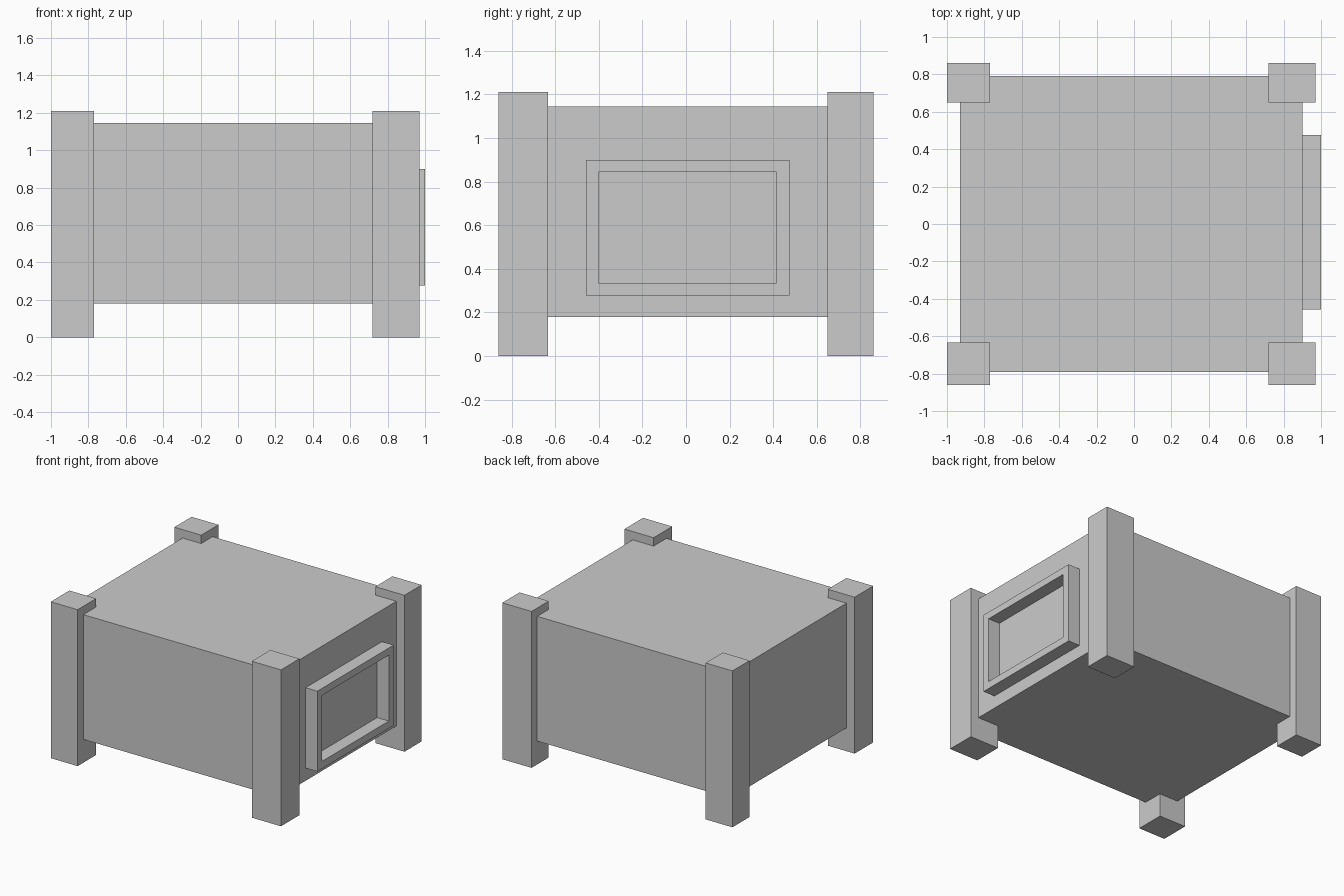
import bpy, bmesh

if "Cube" in bpy.data.objects:
    bpy.data.objects.remove(bpy.data.objects["Cube"])


def new_object(name, bm):
    bmesh.ops.recalc_face_normals(bm, faces=bm.faces)
    mesh = bpy.data.meshes.new(name)
    bm.to_mesh(mesh)
    bm.free()
    obj = bpy.data.objects.new(name, mesh)
    bpy.context.collection.objects.link(obj)
    return obj


def box(name, xs, ys, zs):
    bm = bmesh.new()
    bmesh.ops.create_cube(bm, size=1)
    for v in bm.verts:
        v.co = [r[0] if c < 0 else r[1] for c, r in zip(v.co, (xs, ys, zs))]
    return new_object(name, bm)


def frame(name, xs, outer, inner):
    """Rectangular ring in the YZ plane, extruded along x."""
    bm = bmesh.new()

    def loop(x, rect):
        y0, y1, z0, z1 = rect
        return [bm.verts.new((x, y, z))
                for y, z in ((y0, z0), (y1, z0), (y1, z1), (y0, z1))]

    loops = [loop(xs[0], outer), loop(xs[1], outer),
             loop(xs[1], inner), loop(xs[0], inner)]
    for i, a in enumerate(loops):
        b = loops[(i + 1) % 4]
        for k in range(4):
            n = (k + 1) % 4
            bm.faces.new((a[k], a[n], b[n], b[k]))
    return new_object(name, bm)


# Main crate body
box("crate_body", (-0.93, 0.90), (-0.79, 0.79), (0.18, 1.145))

# Four corner posts
for side_x, xs in (("left", (-1.0, -0.77)), ("right", (0.72, 0.97))):
    for side_y, ys in (("front", (-0.86, -0.633)), ("back", (0.65, 0.86))):
        box(f"{side_y}_{side_x}_post", xs, ys, (0, 1.21))

# Raised panel frame on the right side
frame("panel_frame", (0.90, 1.0),
      (-0.458, 0.475, 0.278, 0.90), (-0.402, 0.415, 0.335, 0.845))
